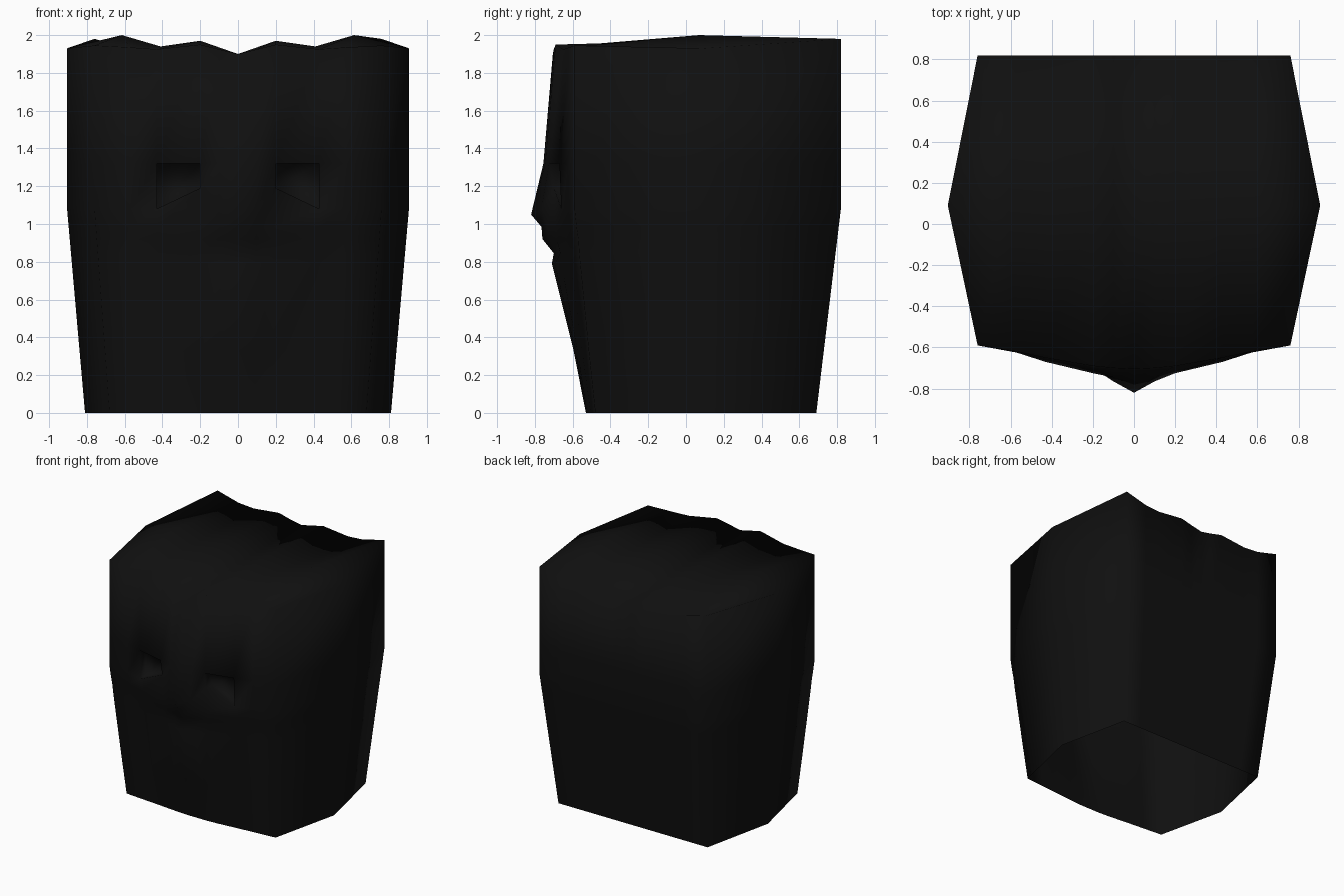
import bpy, bmesh

if "Cube" in bpy.data.objects:
    bpy.data.objects.remove(bpy.data.objects["Cube"])

# Half-face columns (x), mirrored to both sides
COLS = [0, 0.10, 0.20, 0.43, 0.57, 0.76]
# Face relief: height, then depth (y) of each column from centre to corner
FACE = [
    (0.00, [-.53, -.53, -.525, -.505, -.495, -.48]),
    (0.33, [-.595, -.585, -.575, -.55, -.53, -.515]),
    (0.79, [-.71, -.695, -.66, -.61, -.585, -.56]),
    (0.845, [-.70, -.675, -.665, -.62, -.59, -.565]),
    (0.92, [-.76, -.725, -.685, -.63, -.60, -.57]),
    (0.985, [-.765, -.735, -.69, -.645, -.61, -.58]),
    (1.08, [-.82, -.765, -.70, -.66, -.62, -.59]),
    (1.32, [-.755, -.745, -.725, -.67, -.625, -.59]),
    (1.93, [-.705, -.70, -.69, -.65, -.62, -.59]),
]
# Wavy crown heights along front, middle and back
TOP_FRONT = [1.90, 1.925, 1.95, 1.925, 1.935, 1.945]
TOP_MID = [1.90, 1.935, 1.97, 1.94, 2.00, 1.93]
TOP_BACK = [1.90, 1.92, 1.945, 1.92, 1.93, 1.98]
MID_X = [0, 0.10, 0.20, 0.41, 0.615, 0.905]

SIDES = range(-5, 6)


def sign(i):
    return -1 if i < 0 else 1


bm = bmesh.new()
rings = []
for r, (z, depth) in enumerate(FACE):
    t = min(1, z / 1.08)
    f = 0.895 + 0.105 * t          # taper toward the neck
    last = r == len(FACE) - 1
    ring = []
    # front columns
    for i in SIDES:
        k = abs(i)
        zz = TOP_FRONT[k] if last else z
        if r == 6:                 # nose tip and slanted lower eye edge
            zz = [1.05, 1.08, 1.19, 1.08, 1.08, 1.08][k]
        ring.append(bm.verts.new((sign(i) * COLS[k] * f, depth[k], zz)))
    # right side, back, left side
    ring.append(bm.verts.new((0.905 * f, 0.09, z)))
    for i in reversed(SIDES):
        k = abs(i)
        ring.append(bm.verts.new((sign(i) * COLS[k] * f, 0.69 + 0.13 * t,
                                  TOP_BACK[k] if last else z)))
    ring.append(bm.verts.new((-0.905 * f, 0.09, z)))
    rings.append(ring)

# Walls
n = len(rings[0])
eyes = []
for r in range(len(rings) - 1):
    a, b = rings[r], rings[r + 1]
    for j in range(n):
        k = (j + 1) % n
        face = bm.faces.new((a[j], a[k], b[k], b[j]))
        if r == 6 and j in (2, 7):
            eyes.append(face)

# Crown
top = rings[-1]
mid = [top[23]] + [bm.verts.new((sign(i) * MID_X[abs(i)], 0.07, TOP_MID[abs(i)]))
                   for i in range(-4, 5)] + [top[11]]
front = top[:11]
back = top[12:23][::-1]
for lo, hi in ((front, mid), (mid, back)):
    for i in range(10):
        bm.faces.new((lo[i], lo[i + 1], hi[i + 1], hi[i]))

# Sunken eye sockets
socket = bmesh.ops.extrude_discrete_faces(bm, faces=eyes)["faces"]
for face in socket:
    bmesh.ops.translate(bm, verts=face.verts, vec=(0, 0.07, 0))

bmesh.ops.recalc_face_normals(bm, faces=bm.faces)
for face in bm.faces:
    face.smooth = True

mesh = bpy.data.meshes.new("head_mask")
bm.to_mesh(mesh)
bm.free()
black = bpy.data.materials.new("near_black")
black.diffuse_color = (0.005, 0.005, 0.005, 1)
black.use_nodes = True
black.node_tree.nodes["Principled BSDF"].inputs["Base Color"].default_value = black.diffuse_color
mesh.materials.append(black)
head = bpy.data.objects.new("head_mask", mesh)
bpy.context.collection.objects.link(head)
